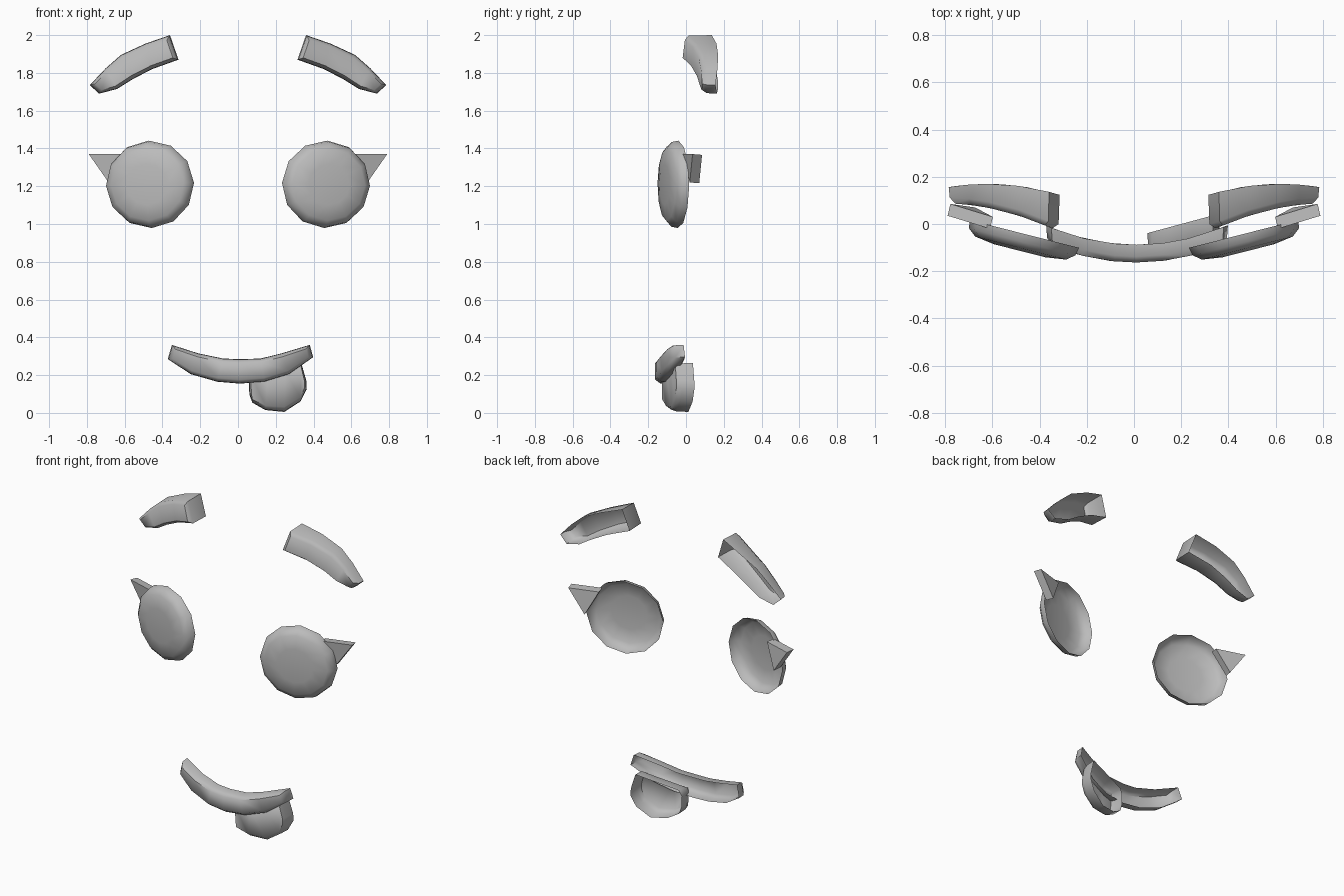
import bpy, bmesh, math

if "Cube" in bpy.data.objects:
    bpy.data.objects.remove(bpy.data.objects["Cube"])

grey = bpy.data.materials.new("plain grey")
grey.diffuse_color = (0.5, 0.5, 0.5, 1)
grey.use_nodes = True
grey.node_tree.nodes["Principled BSDF"].inputs["Base Color"].default_value = grey.diffuse_color


def finish(name, bm, smooth=True):
    me = bpy.data.meshes.new(name)
    bm.to_mesh(me)
    bm.free()
    me.materials.append(grey)
    ob = bpy.data.objects.new(name, me)
    bpy.context.collection.objects.link(ob)
    if smooth:
        bpy.ops.object.select_all(action='DESELECT')
        ob.select_set(True)
        bpy.context.view_layer.objects.active = ob
        bpy.ops.object.shade_smooth_by_angle(angle=math.radians(55))


def shell(name, top, bottom, back, rings, side=1):
    """Open-backed shell. top/bottom: paired (x, z) stations.
    back(x): rim y. rings: (vertical scale, end pull, depth function)."""
    n = len(top)
    bm = bmesh.new()
    loops = []
    for k, pull, depth in [(1, 0, lambda x: 0)] + rings:
        ups, downs = [], []
        mids = [((t[0] + b[0]) / 2, (t[1] + b[1]) / 2) for t, b in zip(top, bottom)]
        for i in range(n):
            m = mids[i]
            shift = (0, 0)
            if i in (0, n - 1):
                q = mids[1] if i == 0 else mids[n - 2]
                d = math.hypot(q[0] - m[0], q[1] - m[1])
                shift = ((q[0] - m[0]) * pull / d, (q[1] - m[1]) * pull / d)
            for src, out in ((top[i], ups), (bottom[i], downs)):
                x = m[0] + (src[0] - m[0]) * k + shift[0]
                z = m[1] + (src[1] - m[1]) * k + shift[1]
                out.append(bm.verts.new((side * x, back(x) - depth(x), z)))
        loops.append(ups + downs[::-1])
    for a, b in zip(loops, loops[1:]):
        for i in range(2 * n):
            j = (i + 1) % (2 * n)
            bm.faces.new((a[i], a[j], b[j], b[i]))
    last = loops[-1]
    cap = [bm.faces.new((last[i], last[i + 1], last[2 * n - 2 - i], last[2 * n - 1 - i]))
           for i in range(n - 1)]
    bmesh.ops.recalc_face_normals(bm, faces=bm.faces)
    if sum(f.normal.y for f in cap) > 0:
        bmesh.ops.reverse_faces(bm, faces=bm.faces)
    finish(name, bm)


def eye(name, side):
    # Tilted shallow dish with twelve sides
    bm = bmesh.new()
    tilt = math.radians(14.5)
    loops = []
    for r, d in ((0.235, 0), (0.228, 0.035), (0.195, 0.062), (0.11, 0.074)):
        loop = []
        for i in range(12):
            a = math.radians(30 * i - 2)
            u, w = r * math.cos(a), r * math.sin(a)
            x = 0.465 + u * math.cos(tilt) * 1.02 + d * math.sin(tilt)
            y = -0.042 + u * math.sin(tilt) - d * math.cos(tilt)
            loop.append(bm.verts.new((side * x, y, 1.21 + w * 0.985)))
        loops.append(loop)
    for a, b in zip(loops, loops[1:]):
        for i in range(12):
            j = (i + 1) % 12
            bm.faces.new((a[i], a[j], b[j], b[i]))
    cap = bm.faces.new(loops[-1])
    bmesh.ops.recalc_face_normals(bm, faces=bm.faces)
    cap.normal_update()
    if cap.normal.y > 0:
        bmesh.ops.reverse_faces(bm, faces=bm.faces)
    finish(name, bm)


def lash(name, side):
    # Triangular wedge at the outer corner of the eye
    bm = bmesh.new()
    pts = [(0.61, -0.02, 1.37), (0.79, 0.035, 1.37), (0.685, 0.02, 1.22)]
    f = [bm.verts.new((side * x, y, z)) for x, y, z in pts]
    b = [bm.verts.new((side * (x - 0.012), y + 0.05, z - 0.004)) for x, y, z in pts]
    bm.faces.new(f)
    bm.faces.new(b[::-1])
    for i in range(3):
        j = (i + 1) % 3
        bm.faces.new((f[i], b[i], b[j], f[j]))
    bmesh.ops.recalc_face_normals(bm, faces=bm.faces)
    finish(name, bm, smooth=False)


# Brow outline, inner end to outer tip
brow_top = [(0.36, 2.0), (0.49, 1.955), (0.62, 1.895), (0.70, 1.825), (0.785, 1.735)]
brow_low = [(0.315, 1.87), (0.455, 1.82), (0.56, 1.765), (0.64, 1.715), (0.735, 1.69)]


def brow_back(x):
    return 0.17 - 0.5 * (x - 0.62) ** 2


def brow_depth(x):
    return 0.15 - 0.19 * max(0, x - 0.36)


for side, word in ((-1, "left"), (1, "right")):
    eye(word + "_eye", side)
    lash(word + "_lash", side)
    shell(word + "_brow", brow_top, brow_low, brow_back,
          [(0.97, 0.004, lambda x: brow_depth(x) - 0.025),
           (0.72, 0.025, brow_depth)], side)

# Mouth: curved smiling band
mouth_top = [(-0.35, 0.36), (-0.21, 0.315), (-0.08, 0.288), (0.01, 0.284),
             (0.12, 0.288), (0.23, 0.315), (0.38, 0.36)]
mouth_low = [(-0.372, 0.285), (-0.25, 0.205), (-0.11, 0.165), (0.01, 0.155),
             (0.14, 0.165), (0.27, 0.205), (0.398, 0.295)]
shell("mouth", mouth_top, mouth_low, lambda x: -0.088 + 0.55 * (x - 0.01) ** 2,
      [(0.97, 0.004, lambda x: 0.05), (0.68, 0.025, lambda x: 0.075)])

# Tongue: rounded dish hanging under the mouth
tongue_top = [(0.057, 0.17), (0.075, 0.205), (0.16, 0.225), (0.25, 0.245), (0.335, 0.265), (0.362, 0.17)]
tongue_low = [(0.06, 0.10), (0.075, 0.055), (0.145, 0.015), (0.245, 0.005), (0.33, 0.06), (0.364, 0.125)]
shell("tongue", tongue_top, tongue_low, lambda x: 0.27 * (x - 0.2),
      [(0.97, 0.003, lambda x: 0.065), (0.78, 0.012, lambda x: 0.092)])
